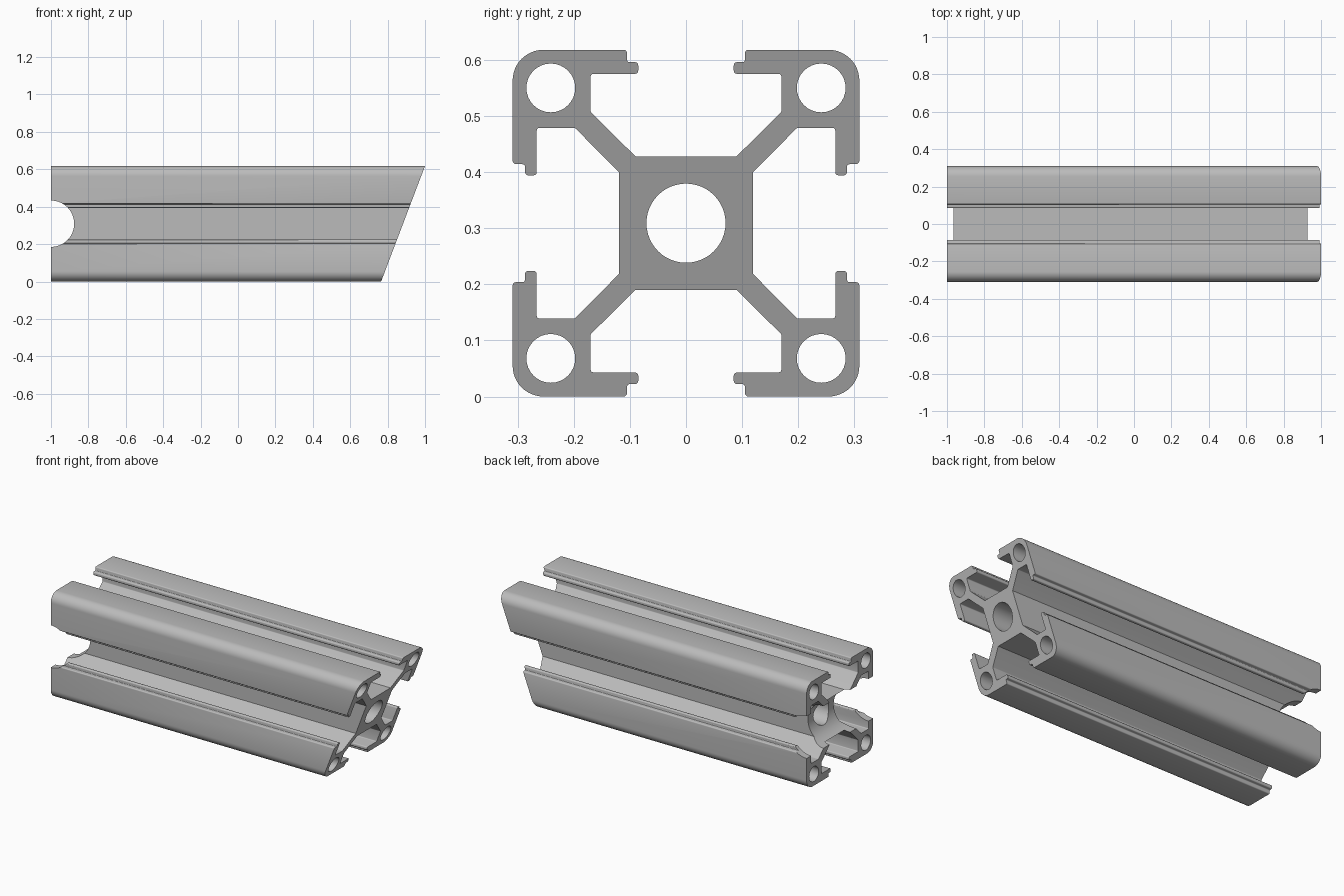
import bpy, bmesh
from math import pi, tan, acos, radians
from mathutils import Vector, Matrix

if "Cube" in bpy.data.objects:
    bpy.data.objects.remove(bpy.data.objects["Cube"])

HALF = 0.309          # half the width of the square section
SLANT = 0.38          # run of the mitred end per unit of height

aluminium = bpy.data.materials.new("aluminium grey")
aluminium.use_nodes = True
colour = (0.5, 0.5, 0.5, 1)
aluminium.diffuse_color = colour
aluminium.node_tree.nodes["Principled BSDF"].inputs["Base Color"].default_value = colour


def rounded(corners):
    """Closed outline with each (y, z, radius) corner replaced by an arc."""
    outline = []
    for i, (y, z, radius) in enumerate(corners):
        here = Vector((y, z))
        if radius == 0:
            outline.append(here)
            continue
        to_prev = (Vector(corners[i - 1][:2]) - here).normalized()
        to_next = (Vector(corners[(i + 1) % len(corners)][:2]) - here).normalized()
        angle = acos(to_prev.dot(to_next))
        reach = radius / tan(angle / 2)
        start = here + to_prev * reach
        centre = here + (to_prev + to_next).normalized() * (radius**2 + reach**2) ** 0.5
        turn = pi - angle
        if to_prev.cross(to_next) > 0:
            turn = -turn
        steps = 12 if radius > 0.02 else 3
        for s in range(steps + 1):
            outline.append(centre + Matrix.Rotation(turn * s / steps, 2) @ (start - centre))
    return outline


def circle(y, z, radius, sides):
    return [Vector((y, z)) + Matrix.Rotation(2 * pi * i / sides, 2) @ Vector((radius, 0))
            for i in range(sides)]


# Half of one arm: web, slot wall, stepped lip
half_arm = [(0.09, 0.119, 0), (0.17, 0.198, 0.006), (0.17, 0.266, 0.005),
            (0.085, 0.266, 0.006), (0.085, 0.287, 0.006),
            (0.105, 0.287, 0.004), (0.105, HALF, 0.006)]
arm = half_arm + [(HALF, HALF, 0.055)] + [(z, y, r) for y, z, r in reversed(half_arm)]

# Four arms around the core
section = []
for quarter in range(4):
    spin = Matrix.Rotation(-quarter * pi / 2, 2)
    section += [(*(spin @ Vector((y, z))), r) for y, z, r in arm]

# Outline, central bore and corner bores
loops = [rounded(section), circle(0, 0, 0.0705, 48)]
loops += [circle(y, z, 0.0435, 32) for y in (-0.241, 0.241) for z in (-0.241, 0.241)]

bm = bmesh.new()
edges = []
for loop in loops:
    verts = [bm.verts.new((-1, p.x, p.y + HALF)) for p in loop]
    edges += [bm.edges.new((v, verts[i - 1])) for i, v in enumerate(verts)]
bmesh.ops.triangle_fill(bm, edges=edges, use_beauty=True, use_dissolve=False)

# Extrude to the mitred end
result = bmesh.ops.extrude_face_region(bm, geom=bm.faces[:], use_keep_orig=True)
for item in result["geom"]:
    if isinstance(item, bmesh.types.BMVert):
        item.co.x = 1 - SLANT * (2 * HALF - item.co.z)
bmesh.ops.recalc_face_normals(bm, faces=bm.faces[:])
mesh = bpy.data.meshes.new("slotted_rail")
bm.to_mesh(mesh)
bm.free()
mesh.materials.append(aluminium)
rail = bpy.data.objects.new("slotted_rail", mesh)
bpy.context.collection.objects.link(rail)

# Round cope through the square end
bpy.ops.mesh.primitive_cylinder_add(vertices=96, radius=0.124, depth=1,
                                    location=(-1, 0, HALF), rotation=(pi / 2, 0, 0))
cutter = bpy.context.object
cutter.name = "cope_cutter"
cutter.hide_render = True
cutter.data.materials.append(aluminium)
cope = rail.modifiers.new("cope", 'BOOLEAN')
cope.operation = 'DIFFERENCE'
cope.solver = 'EXACT'
cope.object = cutter

bpy.ops.object.select_all(action='DESELECT')
rail.select_set(True)
bpy.context.view_layer.objects.active = rail
bpy.ops.object.modifier_apply(modifier=cope.name)
bpy.data.objects.remove(cutter)
bpy.ops.object.shade_smooth_by_angle(angle=radians(32))
